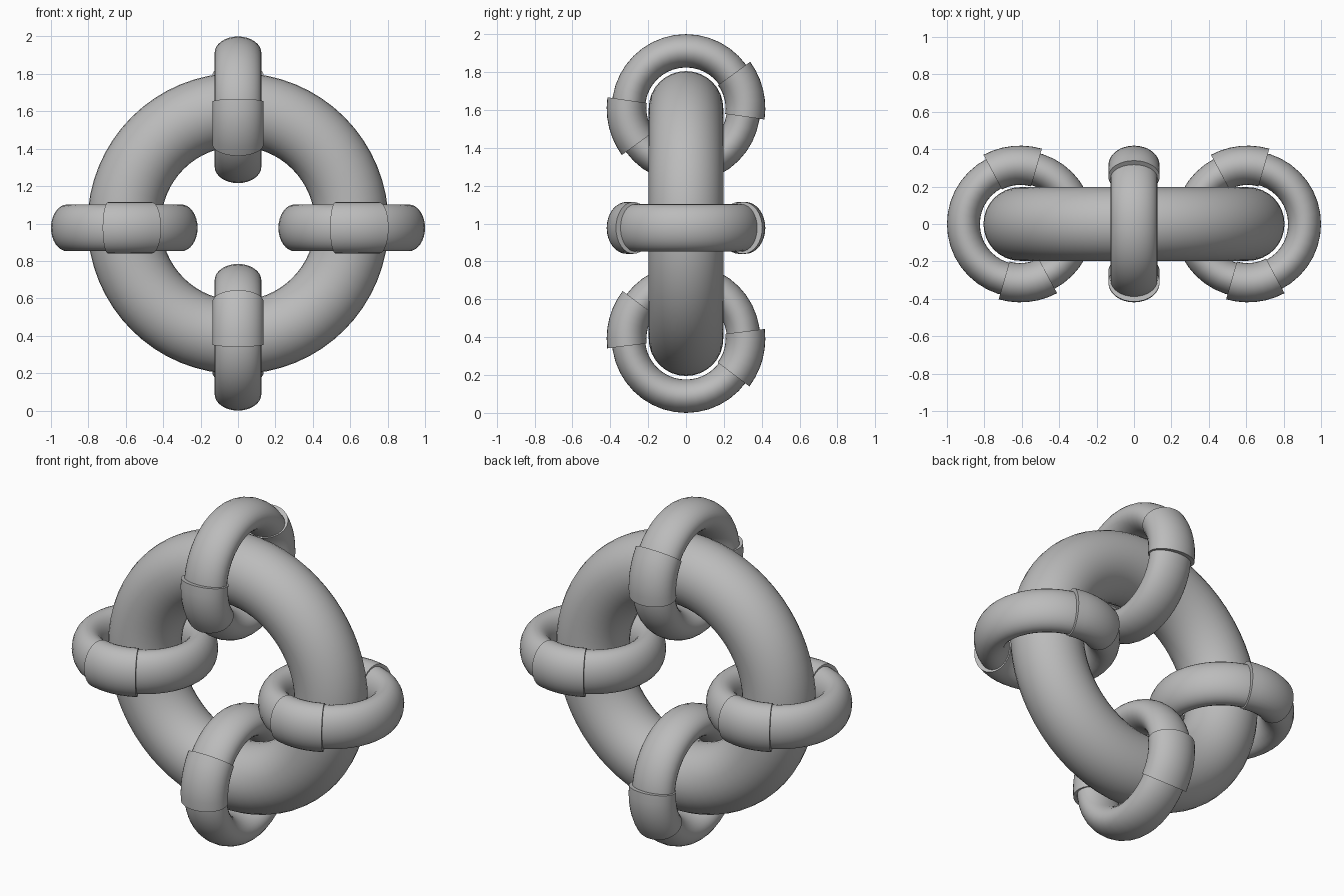
import bpy, bmesh
from math import sin, cos, radians, tau
from mathutils import Vector

cube = bpy.data.objects.get("Cube")
if cube:
    bpy.data.objects.remove(cube)

grey = bpy.data.materials.new("plain_grey")
grey.use_nodes = True
colour = (0.5, 0.5, 0.5, 1)
grey.diffuse_color = colour
grey.node_tree.nodes["Principled BSDF"].inputs["Base Color"].default_value = colour

X, Y, Z = Vector((1, 0, 0)), Vector((0, 1, 0)), Vector((0, 0, 1))


def sweep(name, centre, u, v, radius, depth, width, steps, start=0, span=360, sides=32):
    """Sweep an oval section around centre in the u-v plane; cap it if it is not a full turn."""
    w = u.cross(v)
    closed = span == 360
    bm = bmesh.new()
    loops = []
    for i in range(steps if closed else steps + 1):
        a = radians(start + span * i / steps)
        out = u * cos(a) + v * sin(a)
        loops.append([bm.verts.new(centre + out * (radius + depth * cos(tau * j / sides))
                                   + w * width * sin(tau * j / sides)) for j in range(sides)])
    for i in range(steps):
        a, b = loops[i], loops[(i + 1) % len(loops)]
        for j in range(sides):
            k = (j + 1) % sides
            bm.faces.new((a[j], a[k], b[k], b[j]))
    if not closed:
        bm.faces.new(loops[0])
        bm.faces.new(loops[-1])
    bmesh.ops.recalc_face_normals(bm, faces=bm.faces)
    mesh = bpy.data.meshes.new(name)
    bm.to_mesh(mesh)
    bm.free()
    mesh.materials.append(grey)
    obj = bpy.data.objects.new(name, mesh)
    bpy.context.collection.objects.link(obj)
    bpy.ops.object.select_all(action="DESELECT")
    obj.select_set(True)
    bpy.context.view_layer.objects.active = obj
    bpy.ops.object.shade_smooth_by_angle(angle=radians(40))


# Large upright ring
sweep("main_ring", Z, X, Z, 0.608, 0.197, 0.197, 64)

# Four small links around it, each with two opposite sleeves
reach = 0.608
links = (
    ("top", Z + Z * reach, Y, Z, 14),
    ("bottom", Z - Z * reach, Y, Z, -15),
    ("left", Z * 0.977 + X * reach, X, Y, 96),
    ("right", Z * 0.977 - X * reach, X, Y, 96),
)
for side, centre, u, v, angle in links:
    sweep(side + "_link", centre, u, v, 0.304, 0.088, 0.125, 40)
    for n, turn in (("a", 0), ("b", 180)):
        sweep(f"{side}_sleeve_{n}", centre, u, v, 0.314, 0.105, 0.137, 6,
              angle + turn - 22, 44)
